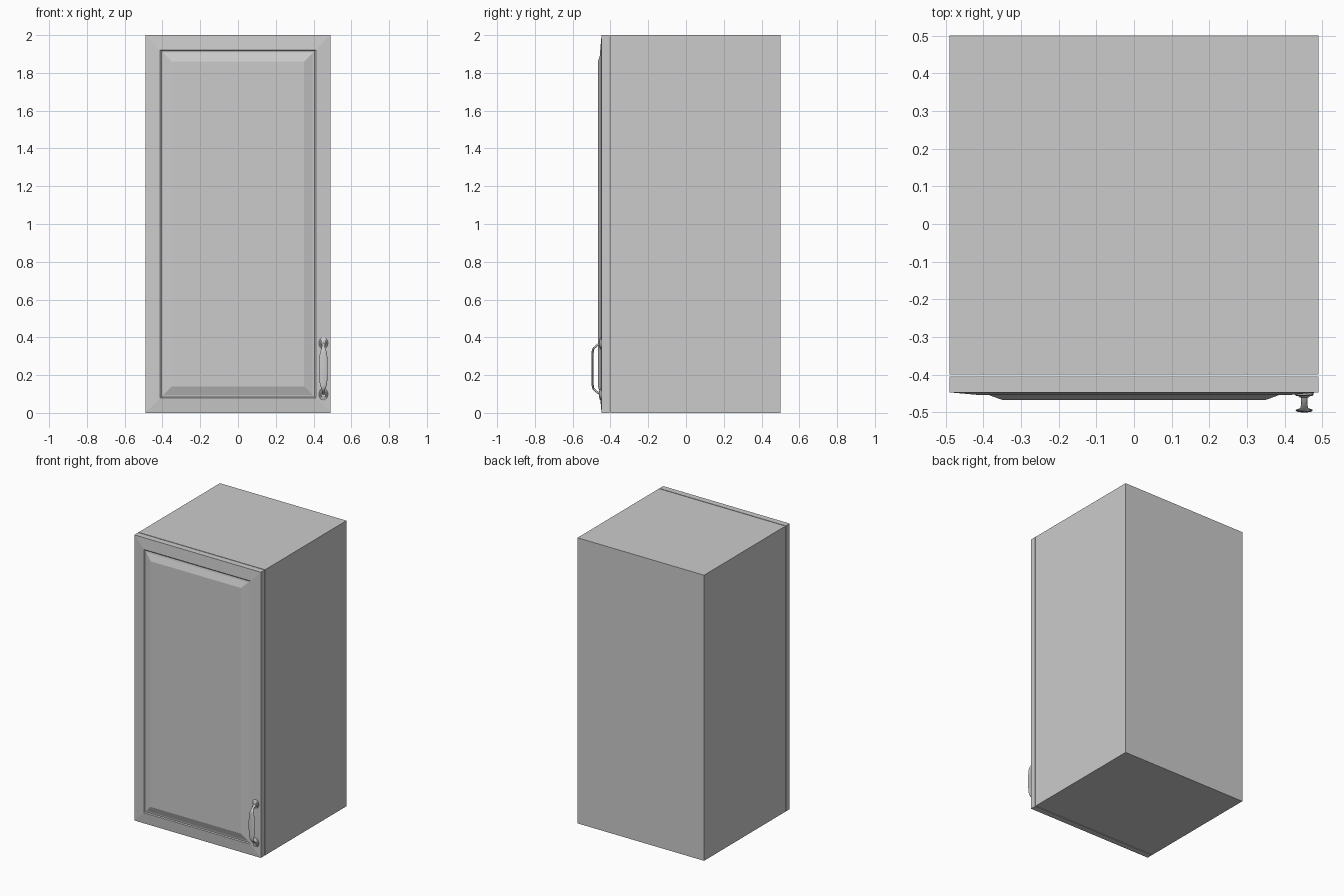
import bpy, bmesh, math

if "Cube" in bpy.data.objects:
    bpy.data.objects.remove(bpy.data.objects["Cube"])


def make_object(name, bm, smooth=False):
    bmesh.ops.recalc_face_normals(bm, faces=bm.faces[:])
    me = bpy.data.meshes.new(name)
    bm.to_mesh(me)
    bm.free()
    ob = bpy.data.objects.new(name, me)
    bpy.context.collection.objects.link(ob)
    if smooth:
        bpy.ops.object.select_all(action='DESELECT')
        ob.select_set(True)
        bpy.context.view_layer.objects.active = ob
        bpy.ops.object.shade_smooth_by_angle(angle=math.radians(40))
    return ob


def loft(name, rings, smooth=False):
    """Skin a list of closed point rings and cap both ends."""
    bm = bmesh.new()
    loops = [[bm.verts.new(p) for p in ring] for ring in rings]
    n = len(loops[0])
    for a, b in zip(loops, loops[1:]):
        for i in range(n):
            j = (i + 1) % n
            bm.faces.new((a[i], a[j], b[j], b[i]))
    bm.faces.new(loops[0])
    bm.faces.new(loops[-1])
    return make_object(name, bm, smooth)


def rect(inset, y):
    w, h = 0.49 - inset, 1.0 - inset
    return [(-w, y, 1 - h), (w, y, 1 - h), (w, y, 1 + h), (-w, y, 1 + h)]


# Cabinet body
loft("cabinet_body", [rect(0, 0.5), rect(0, -0.4)])

# Door: frame rising gently to a groove, then a bevelled raised panel
door_profile = [(0, -0.405), (0, -0.447), (0.078, -0.454),
                (0.084, -0.449), (0.096, -0.451), (0.14, -0.467)]
loft("door", [rect(d, y) for d, y in door_profile])

# Handle rosettes
HX, HZ, SEG = 0.452, 0.234, 24


def ellipse(y, z, rx, rz):
    return [(HX + rx * math.cos(2 * math.pi * i / SEG), y,
             z + rz * math.sin(2 * math.pi * i / SEG)) for i in range(SEG)]


for name, s in (("upper_rosette", 1), ("lower_rosette", -1)):
    z = HZ + s * 0.135
    loft(name, [ellipse(y, z, r, r * 1.3) for y, r in
                [(-0.445, 0.024), (-0.454, 0.024), (-0.457, 0.021),
                 (-0.457, 0.016), (-0.461, 0.012)]], True)

# Handle grip: flattened bow, with slim necks bending back to the rosettes
half = [(-0.452, 0.134, 0.011), (-0.462, 0.130, 0.009), (-0.475, 0.120, 0.008),
        (-0.488, 0.109, 0.010), (-0.493, 0.100, 0.013), (-0.494, 0.085, 0.018),
        (-0.494, 0.060, 0.021), (-0.495, 0.025, 0.023)]
path = [(y, HZ + dz, w) for y, dz, w in half]
path += [(y, HZ - dz, w) for y, dz, w in reversed(half)]
rings = []
for k, (y, z, w) in enumerate(path):
    a, b = path[max(k - 1, 0)], path[min(k + 1, len(path) - 1)]
    ty, tz = b[0] - a[0], b[1] - a[1]
    length = math.hypot(ty, tz)
    ny, nz = -tz / length, ty / length
    ring = []
    for i in range(16):
        t = 2 * math.pi * i / 16
        d = 0.0055 * math.sin(t)
        ring.append((HX + w * math.cos(t), y + ny * d, z + nz * d))
    rings.append(ring)
loft("handle_grip", rings, True)
